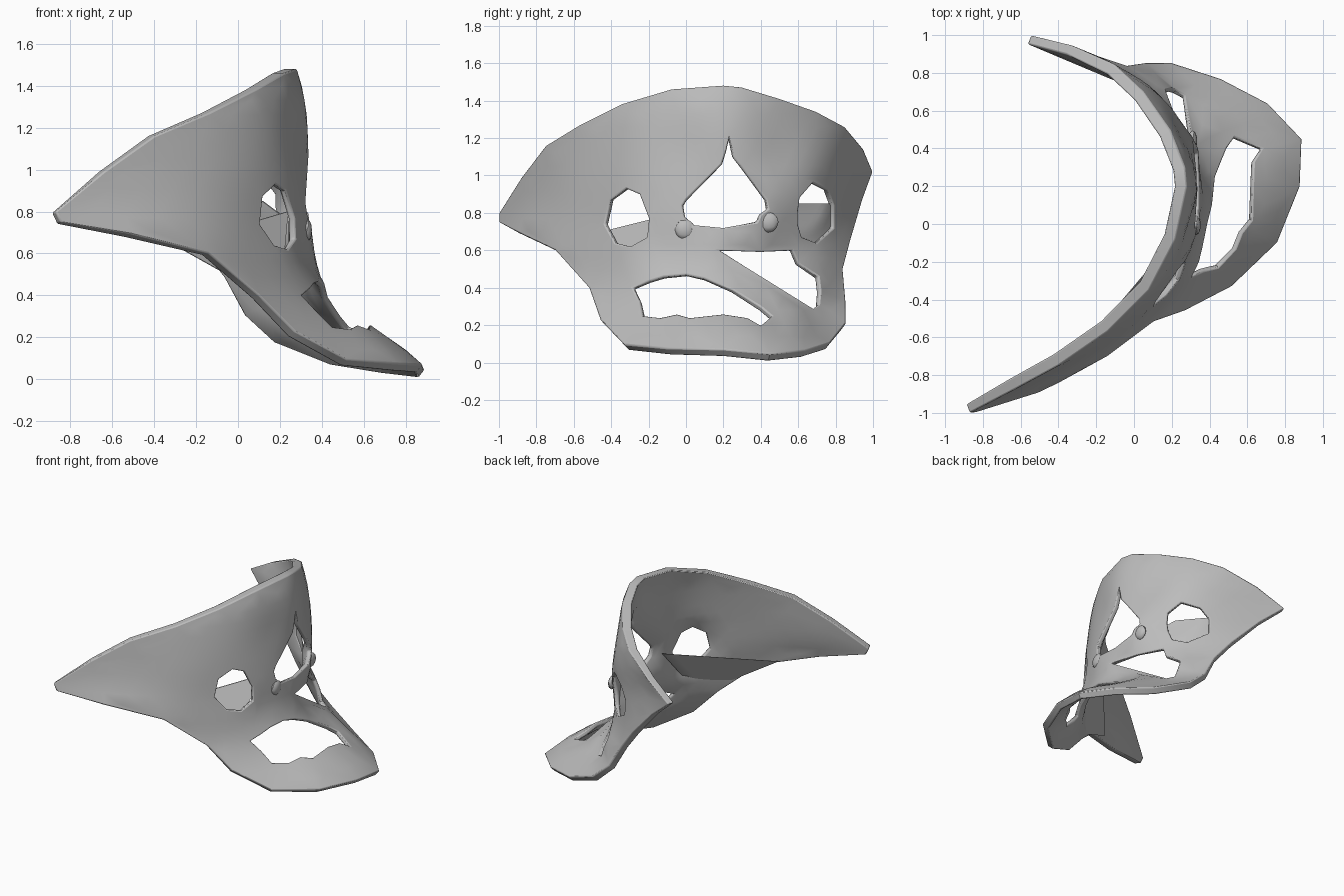
import bpy, bmesh, math
from mathutils import Vector
from mathutils.geometry import delaunay_2d_cdt

if "Cube" in bpy.data.objects:
    bpy.data.objects.remove(bpy.data.objects["Cube"])

grey = bpy.data.materials.new("plain grey")
grey.diffuse_color = (0.5, 0.5, 0.5, 1)
grey.use_nodes = True
grey.node_tree.nodes["Principled BSDF"].inputs["Base Color"].default_value = grey.diffuse_color

# Outer border of the mask as (y, z, x), running clockwise from the near tip
border = [(-1, .8, -.87), (-.88, .99, -.64), (-.75, 1.16, -.40), (-.57, 1.27, -.14),
          (-.35, 1.38, .08), (-.08, 1.46, .22), (.2, 1.48, .28), (.3, 1.47, .27),
          (.5, 1.41, .19), (.7, 1.34, .05), (.85, 1.26, -.11), (.95, 1.14, -.34),
          (1, 1.02, -.55), (.945, .87, -.37), (.88, .65, -.16), (.84, .5, -.04), (.855, .33, .06),
          (.855, .21, .2), (.77, .105, .46), (.64, .065, .71), (.45, .047, .89),
          (.2, .07, .88), (-.1, .075, .76), (-.33, .095, .52), (-.46, .23, .27),
          (-.52, .4, .1), (-.7, .6, -.14), (-.9, .695, -.52), (-1, .75, -.85)]

# Depth guides (y, z, x) across the face
guides = [(.23, 1.2, .333), (.22, .73, .345), (.2, .6, .365), (-.43, .74, .11), (-.2, .77, .27),
          (-.3, .62, .24), (-.32, .93, .18), (-.65, .95, -.17), (.0, 1.15, .29),
          (-.35, 1.15, .13), (.5, 1.1, .235), (.8, 1.05, -.02), (.7, .8, .11), (.55, .75, .23),
          (.6, .6, .19), (.72, .4, .2), (.69, .28, .26), (.47, .24, .54),
          (.25, .39, .43), (.0, .47, .39), (-.2, .43, .35), (-.28, .4, .31),
          (-.23, .25, .45), (-.05, .26, .57), (.2, .26, .63), (.4, .2, .68),
          (.6, .24, .48), (.0, .68, .345), (.43, .75, .33), (-.12, .6, .31), (.45, .4, .34)]

# Openings as (y, z)
nose = [(.23, 1.19), (.21, 1.12), (.19, 1.06), (0, .87), (-.02, .84), (-.01, .78), (.04, .735),
        (.2, .72), (.38, .75), (.4, .79), (.44, .82), (.43, .87), (.3, 1.04), (.25, 1.1)]
near_eye = [(-.435, .74), (-.405, .87), (-.32, .93), (-.25, .9), (-.2, .77),
            (-.21, .67), (-.3, .62), (-.38, .64)]
far_eye = [(.6, .8), (.61, .88), (.68, .96), (.76, .92), (.79, .84), (.79, .72),
           (.7, .64), (.62, .67), (.6, .74)]
mouth = [(-.285, .4), (-.2, .435), (-.12, .46), (0, .47), (.1, .45), (.25, .39), (.4, .3),
         (.46, .25), (.4, .2), (.33, .24), (.2, .26), (.02, .24), (-.05, .26),
         (-.14, .24), (-.23, .25), (-.25, .33)]
cheek_gap = [(.18, .6), (.4, .59), (.57, .6), (.6, .53), (.71, .46), (.72, .38),
             (.71, .31), (.68, .29)]
holes = [nose, near_eye, far_eye, mouth, cheek_gap]


def solve(a, b):
    """Gaussian elimination with pivoting."""
    n = len(b)
    m = [row[:] + [v] for row, v in zip(a, b)]
    for i in range(n):
        p = max(range(i, n), key=lambda r: abs(m[r][i]))
        m[i], m[p] = m[p], m[i]
        for r in range(i + 1, n):
            k = m[r][i] / m[i][i]
            for c in range(i, n + 1):
                m[r][c] -= k * m[i][c]
    out = [0] * n
    for i in reversed(range(n)):
        out[i] = (m[i][n] - sum(m[i][c] * out[c] for c in range(i + 1, n))) / m[i][i]
    return out


def kernel(p, q):
    r = math.hypot(p[0] - q[0], p[1] - q[1])
    return r * r * math.log(r) if r > 1e-9 else 0


# Smooth thin-plate depth surface through the border and guides
ctrl = border + guides
n = len(ctrl)
rows = [[kernel(p, q) + (.001 if p is q else 0) for q in ctrl] + [1, p[0], p[1]] for p in ctrl]
rows += [[f(q) for q in ctrl] + [0, 0, 0] for f in (lambda q: 1, lambda q: q[0], lambda q: q[1])]
weights = solve(rows, [p[2] for p in ctrl] + [0, 0, 0])


def depth(y, z):
    return (sum(w * kernel((y, z), q) for w, q in zip(weights, ctrl))
            + weights[n] + weights[n + 1] * y + weights[n + 2] * z)


def inside(p, poly):
    hit = False
    for a, b in zip(poly, poly[1:] + poly[:1]):
        if (a[1] > p[1]) != (b[1] > p[1]):
            if p[0] < a[0] + (p[1] - a[1]) * (b[0] - a[0]) / (b[1] - a[1]):
                hit = not hit
    return hit


def edge_distance(p, poly):
    best = 9
    for a, b in zip(poly, poly[1:] + poly[:1]):
        a, b = Vector(a), Vector(b)
        t = max(0, min(1, (p - a).dot(b - a) / (b - a).length_squared))
        best = min(best, (p - a - t * (b - a)).length)
    return best


def finish(name, bm, bevel=0):
    bmesh.ops.recalc_face_normals(bm, faces=bm.faces)
    me = bpy.data.meshes.new(name)
    bm.to_mesh(me)
    bm.free()
    me.materials.append(grey)
    ob = bpy.data.objects.new(name, me)
    bpy.context.collection.objects.link(ob)
    if bevel:
        b = ob.modifiers.new("soft_rim", 'BEVEL')
        b.width, b.segments, b.limit_method, b.angle_limit = bevel, 2, 'ANGLE', math.radians(50)
    bpy.ops.object.select_all(action='DESELECT')
    ob.select_set(True)
    bpy.context.view_layer.objects.active = ob
    bpy.ops.object.shade_smooth_by_angle(angle=math.radians(40))


def thicken(bm, offset):
    """Add an inner sheet and close every open edge with a wall."""
    faces, rim = bm.faces[:], [e for e in bm.edges if e.is_boundary]
    for f in faces:
        f.normal_update()
        if f.normal.x < 0:
            f.normal_flip()
    bm.normal_update()
    inner = {v: bm.verts.new(v.co - offset(v)) for v in bm.verts[:]}
    for f in faces:
        bm.faces.new([inner[v] for v in reversed(f.verts)])
    for e in rim:
        a, b = e.verts
        bm.faces.new((a, b, inner[b], inner[a]))


def wall(v):
    """Thinner around openings and at the tips; the top rim is cut level."""
    p = Vector((v.co.y, v.co.z))
    near = min(edge_distance(p, h) for h in holes)
    d = v.normal.copy()
    if v.is_boundary and near > .05 and v.co.z > .9:
        d.z = 0
        d.normalize()
    return d * min(.065 - max(0, abs(p.x) - .85) * .1, .03 + near * .45,
                   .052 + max(0, p.y - .5) * .05)


# Mask shell: triangulate the outline with its openings, then give it depth
outline = [(p[0], p[1]) for p in border]
points, edges = [], []
for loop in [outline] + holes:
    s = len(points)
    points += [Vector(p) for p in loop]
    edges += [(s + i, s + (i + 1) % len(loop)) for i in range(len(loop))]
step = .07
for j in range(23):
    for i in range(31):
        p = Vector((-1.05 + step * (i + .5 * (j % 2)), step * j))
        if (inside(p, outline) and not any(inside(p, h) for h in holes)
                and min(edge_distance(p, l) for l in [outline] + holes) > .025):
            points.append(p)
verts, _, tris, *_ = delaunay_2d_cdt(points, edges, [], 0, 1e-5)
bm = bmesh.new()
bv = [bm.verts.new((depth(v.x, v.y), v.x, v.y)) for v in verts]
for t in tris:
    c = sum((verts[i] for i in t), Vector((0, 0))) / 3
    if inside(c, outline) and not any(inside(c, h) for h in holes):
        bm.faces.new([bv[i] for i in t])
bmesh.ops.delete(bm, geom=[v for v in bm.verts if not v.link_faces], context='VERTS')
thicken(bm, wall)
finish("mask_shell", bm, .008)

# Flat webs spanning the hollow behind each eye, kept behind the shell's face
for name, corners in (
        ("near_eye_web", [(-.30, -.69, .64), (.24, -.05, .8), (.2, -.43, .36)]),
        ("far_eye_web", [(.24, .46, .76), (.12, .6, .85), (-.08, .84, .85), (.07, .74, .55)])):
    bm = bmesh.new()
    bm.faces.new([bm.verts.new(c) for c in corners])
    bmesh.ops.subdivide_edges(bm, edges=bm.edges[:], cuts=9, use_grid_fill=True)
    for v in bm.verts:
        v.co.x = min(v.co.x, depth(v.co.y, v.co.z) - .04)
    thicken(bm, lambda v: Vector((.006, 0, 0)))
    finish(name, bm)

# Small flattened bumps beside the lower corners of the nose opening
for name, y, z in (("near_nostril_bump", -.005, .71), ("far_nostril_bump", .44, .75)):
    bm = bmesh.new()
    bmesh.ops.create_icosphere(bm, subdivisions=2, radius=.055)
    for v in bm.verts:
        v.co = Vector((depth(y, z) - .012 + v.co.x * .45, y + v.co.y, z + v.co.z))
    finish(name, bm)
